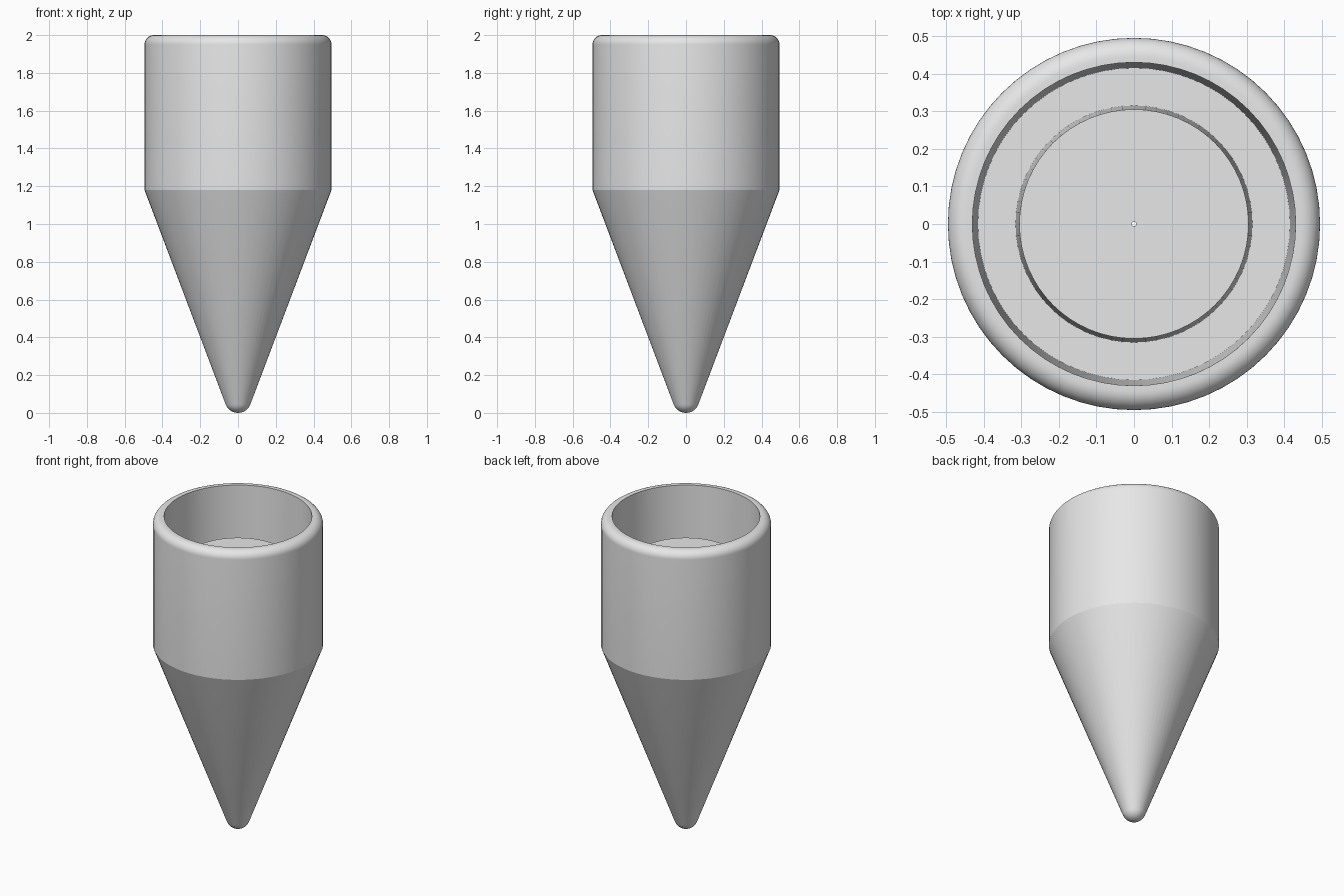
import bpy
import bmesh
import math
from mathutils import Vector

cube = bpy.data.objects.get("Cube")
if cube:
    bpy.data.objects.remove(cube, do_unlink=True)

SEGMENTS = 64
HOLE = 0.006      # thin bore along the axis
TIP = 0.07        # radius of the rounded tip
RIM = 0.05        # radius of the rounded rim
BODY = 0.495      # outer radius


def arc(cx, cz, radius, start, end, steps):
    """Points (r, z) on an arc, angles in degrees."""
    angles = [math.radians(start + (end - start) * i / steps) for i in range(steps + 1)]
    return [(cx + radius * math.cos(a), cz + radius * math.sin(a)) for a in angles]


def lathe(name, profile, material):
    """Revolve a closed (r, z) profile about the z axis."""
    bm = bmesh.new()
    verts = [bm.verts.new((r, 0, z)) for r, z in profile]
    edges = [bm.edges.new((v, verts[i - 1])) for i, v in enumerate(verts)]
    bmesh.ops.spin(bm, geom=verts + edges, cent=Vector(), axis=Vector((0, 0, 1)),
                   angle=math.tau, steps=SEGMENTS, use_merge=False)
    bmesh.ops.remove_doubles(bm, verts=bm.verts, dist=0.0001)
    bmesh.ops.recalc_face_normals(bm, faces=bm.faces)
    mesh = bpy.data.meshes.new(name)
    bm.to_mesh(mesh)
    bm.free()
    mesh.materials.append(material)
    obj = bpy.data.objects.new(name, mesh)
    bpy.context.collection.objects.link(obj)
    bpy.ops.object.select_all(action="DESELECT")
    obj.select_set(True)
    bpy.context.view_layer.objects.active = obj
    bpy.ops.object.shade_smooth_by_angle(angle=math.radians(15))
    return obj


grey = bpy.data.materials.new("light_grey")
grey.use_nodes = True
grey.diffuse_color = (0.8, 0.8, 0.8, 1)
grey.node_tree.nodes["Principled BSDF"].inputs["Base Color"].default_value = (0.8, 0.8, 0.8, 1)

# Rounded tip, running into the cone
profile = arc(0, TIP, TIP, -85, -20.8, 8)
# Cone shoulder and straight body, up to the rounded rim
profile += [(BODY, 1.18)]
profile += arc(BODY - RIM, 2 - RIM, RIM, 0, 90, 9)
# Tapered socket wall, groove floor, and the central plug with its bore
profile += [(0.43, 2), (0.415, 1.16), (0.315, 1.16), (0.305, 1.72), (HOLE, 1.72)]
# Close the bore at the bottom of the tip, and stand it on the ground
profile = [(HOLE, 0)] + profile

lathe("pointed_socket_body", profile, grey)
